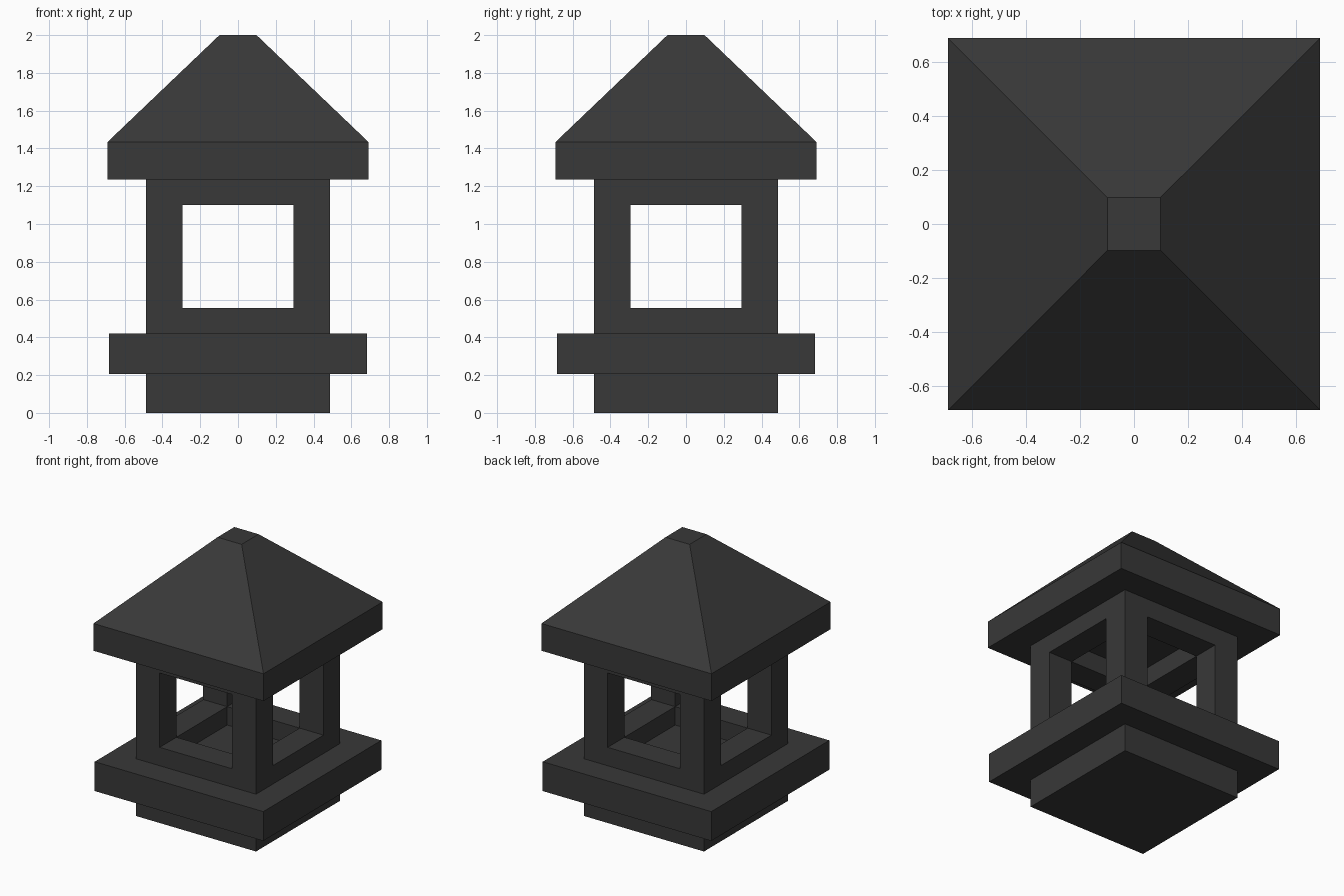
import bpy, bmesh
from itertools import product

if "Cube" in bpy.data.objects:
    bpy.data.objects.remove(bpy.data.objects["Cube"])

stone = bpy.data.materials.new("dark_stone")
stone.diffuse_color = (0.04, 0.04, 0.04, 1)
stone.use_nodes = True
stone.node_tree.nodes["Principled BSDF"].inputs["Base Color"].default_value = stone.diffuse_color


def finish(name, bm):
    bmesh.ops.remove_doubles(bm, verts=bm.verts, dist=1e-5)
    bmesh.ops.recalc_face_normals(bm, faces=bm.faces)
    mesh = bpy.data.meshes.new(name)
    bm.to_mesh(mesh)
    bm.free()
    mesh.materials.append(stone)
    obj = bpy.data.objects.new(name, mesh)
    bpy.context.collection.objects.link(obj)
    return obj


def square_stack(name, profile):
    """Solid with square cross-sections, from (half width, height) pairs."""
    bm = bmesh.new()
    rings = [[bm.verts.new((sx * r, sy * r, z))
              for sx, sy in ((-1, -1), (1, -1), (1, 1), (-1, 1))]
             for r, z in profile]
    bm.faces.new(rings[0])
    bm.faces.new(rings[-1])
    for lo, hi in zip(rings, rings[1:]):
        for i in range(4):
            j = (i + 1) % 4
            bm.faces.new((lo[i], lo[j], hi[j], hi[i]))
    return finish(name, bm)


def open_frame(name, xy, zs):
    """Box frame open on all six sides, from a 3x3x3 grid of cells."""
    grid = (xy, xy, zs)
    # a cell is solid when at most one of its indices is in the middle
    solid = {c for c in product(range(3), repeat=3) if c.count(1) < 2}
    bm = bmesh.new()
    for cell in solid:
        for axis, side in product(range(3), (0, 1)):
            near = list(cell)
            near[axis] += 2 * side - 1
            if tuple(near) in solid:
                continue
            u, v = (axis + 1) % 3, (axis + 2) % 3
            corners = []
            for du, dv in ((0, 0), (1, 0), (1, 1), (0, 1)):
                p = list(cell)
                p[axis] += side
                p[u] += du
                p[v] += dv
                corners.append(bm.verts.new([grid[k][p[k]] for k in range(3)]))
            bm.faces.new(corners)
    return finish(name, bm)


# Foot and wide ledge
square_stack("base_block", [(0.488, 0), (0.488, 0.205)])
square_stack("ledge_slab", [(0.684, 0.205), (0.684, 0.42)])

# Light chamber with four windows, open to the ledge and roof
open_frame("light_chamber", (-0.488, -0.294, 0.294, 0.488),
           (0.42, 0.555, 1.10, 1.235))

# Roof: straight eaves, then a truncated pyramid
square_stack("roof", [(0.69, 1.235), (0.69, 1.435), (0.098, 2.0)])
